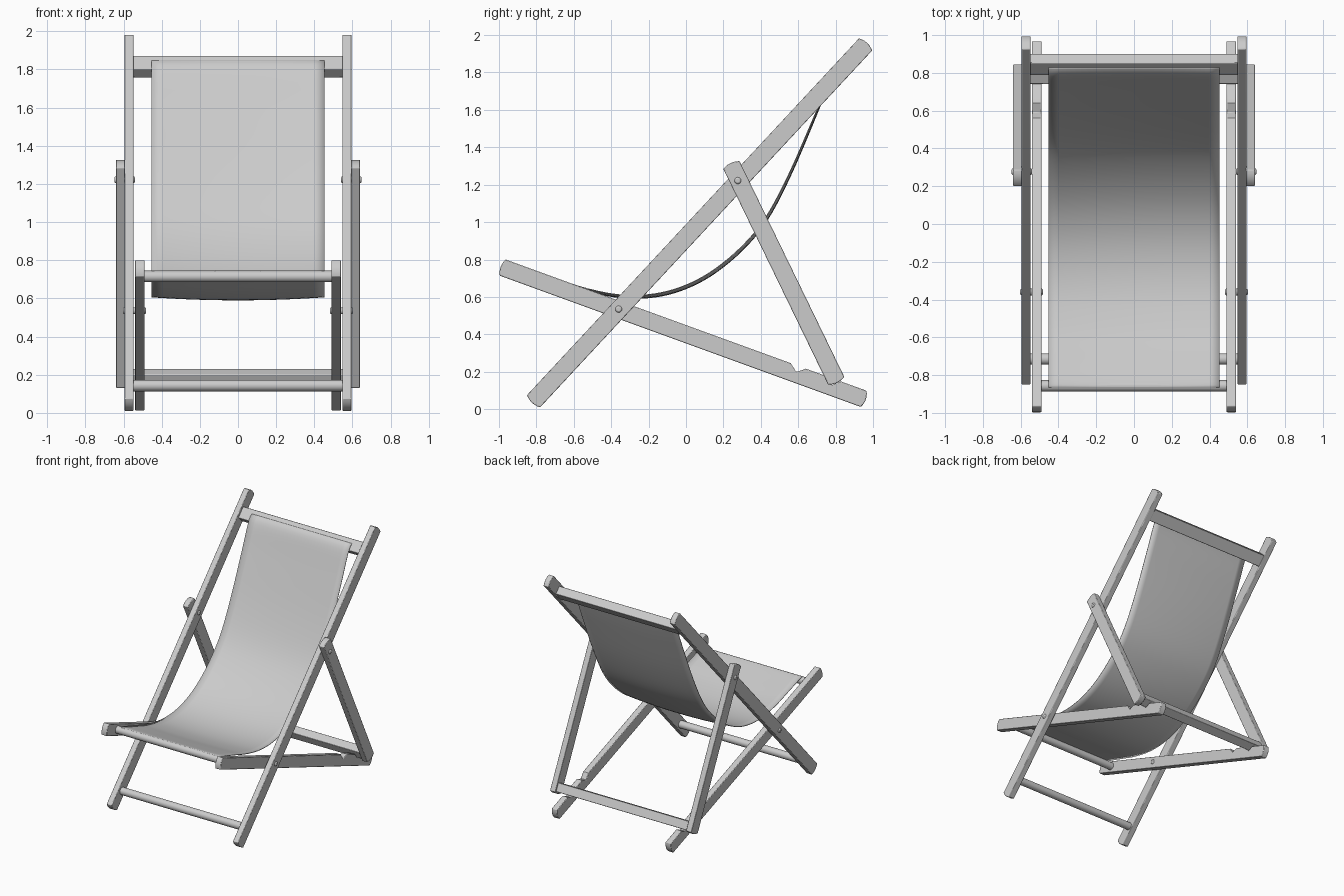
import bpy, bmesh, math
from mathutils import Vector

if "Cube" in bpy.data.objects:
    bpy.data.objects.remove(bpy.data.objects["Cube"])


def finish(name, bm, mirror=False, bevel=0.0, angle=35):
    bmesh.ops.recalc_face_normals(bm, faces=bm.faces)
    me = bpy.data.meshes.new(name)
    bm.to_mesh(me)
    bm.free()
    ob = bpy.data.objects.new(name, me)
    bpy.context.collection.objects.link(ob)
    if bevel:
        m = ob.modifiers.new("bevel", 'BEVEL')
        m.width, m.segments = bevel, 2
        m.limit_method, m.angle_limit = 'ANGLE', math.radians(50)
    if mirror:
        ob.modifiers.new("mirror", 'MIRROR')
    bpy.context.view_layer.objects.active = ob
    ob.select_set(True)
    bpy.ops.object.shade_smooth_by_angle(angle=math.radians(angle))
    ob.select_set(False)
    return ob


def extrude(name, outline, x0, x1, **kw):
    """Extrude a (y, z) outline from x0 to x1."""
    bm = bmesh.new()
    face = bm.faces.new([bm.verts.new((x0, y, z)) for y, z in outline])
    new = bmesh.ops.extrude_face_region(bm, geom=[face])["geom"]
    verts = [g for g in new if isinstance(g, bmesh.types.BMVert)]
    bmesh.ops.translate(bm, verts=verts, vec=(x1 - x0, 0, 0))
    return finish(name, bm, **kw)


def rail(name, a, b, width, x0, x1, notches=()):
    """Flat timber from a to b with arched ends and optional top notches."""
    a, b = Vector(a), Vector(b)
    d = (b - a).normalized()
    n = Vector((-d.y, d.x))
    length, h, bulge = (b - a).length, width / 2, 0.012
    arc = [(h * k / 3, bulge * (1 - (k / 3) ** 2)) for k in range(-3, 4)]
    pts = [(-o, v) for v, o in arc]
    for s, m, e, depth in notches:
        pts += [(s, h), (m, h - depth), (e, h)]
    pts += [(length + o, v) for v, o in reversed(arc)]
    extrude(name, [a + d * u + n * v for u, v in pts], x0, x1,
            mirror=True, bevel=0.004)


def bar(name, c, d, w, t, half):
    """Rectangular cross bar whose width runs along d."""
    c, d = Vector(c), Vector(d).normalized()
    n = Vector((-d.y, d.x))
    outline = [c + d * w / 2 * i + n * t / 2 * j
               for i, j in ((-1, -1), (1, -1), (1, 1), (-1, 1))]
    extrude(name, outline, -half, half, bevel=0.004)


def rod(name, c, r, x0, x1, **kw):
    outline = [(c[0] + r * math.cos(k * math.tau / 24),
                c[1] + r * math.sin(k * math.tau / 24)) for k in range(24)]
    return extrude(name, outline, x0, x1, **kw)


# timber side rails
rail("back_rail", (-0.815, 0.0425), (0.96, 1.95), 0.096, 0.548, 0.595)
rail("seat_rail", (-0.98, 0.757), (0.95, 0.055), 0.092, 0.49, 0.54,
     [(1.622, 1.666, 1.708, 0.034), (1.815, 1.868, 1.905, 0.036)])
rail("support_strut", (0.243, 1.305), (0.803, 0.152), 0.096, 0.592, 0.64)

# cross members
bar("top_rail", (0.845, 1.815), (0.68, 0.73), 0.095, 0.068, 0.56)
bar("strut_crossbar", (0.787, 0.186), (-0.44, 0.9), 0.07, 0.07, 0.6)
rod("seat_dowel", (-0.857, 0.715), 0.03, -0.5, 0.5)
rod("foot_dowel", (-0.715, 0.143), 0.03, -0.56, 0.56)

# pivot pins with domed heads
rod("upper_pin", (0.277, 1.222), 0.018, 0.54, 0.648, mirror=True, bevel=0.008)
rod("lower_pin", (-0.36, 0.535), 0.018, 0.482, 0.603, mirror=True, bevel=0.008)

# fabric sling: smooth side curve with a slight sag across the width
path = [Vector(p) for p in (
    (-0.865, 0.742), (-0.835, 0.741), (-0.68, 0.692), (-0.53, 0.645),
    (-0.36, 0.612), (-0.195, 0.613), (-0.035, 0.65), (0.125, 0.729),
    (0.285, 0.857), (0.42, 1.016), (0.55, 1.257), (0.697, 1.593),
    (0.783, 1.797), (0.828, 1.846))]
curve = []
for i in range(len(path) - 1):
    p0, p1 = path[max(i - 1, 0)], path[i]
    p2, p3 = path[i + 1], path[min(i + 2, len(path) - 1)]
    for k in range(5):
        t = k / 5
        curve.append(0.5 * (2 * p1 + (p2 - p0) * t
                            + (2 * p0 - 5 * p1 + 4 * p2 - p3) * t * t
                            + (3 * p1 - p0 - 3 * p2 + p3) * t ** 3))
curve.append(path[-1])
bm = bmesh.new()
rows, cols, half = len(curve), 17, 0.453
grid = []
for i, p in enumerate(curve):
    tan = (curve[min(i + 1, rows - 1)] - curve[max(i - 1, 0)]).normalized()
    down = Vector((tan.y, -tan.x))
    row = []
    for j in range(cols):
        s = 2 * j / (cols - 1) - 1
        q = p + down * 0.018 * (1 - s * s) * math.sin(math.pi * i / (rows - 1))
        row.append(bm.verts.new((s * half, q.x, q.y)))
    grid.append(row)
for r0, r1 in zip(grid, grid[1:]):
    for j in range(cols - 1):
        bm.faces.new((r0[j], r0[j + 1], r1[j + 1], r1[j]))
sling = finish("fabric_sling", bm, angle=50)
sol = sling.modifiers.new("thickness", 'SOLIDIFY')
sol.thickness, sol.offset = 0.005, 0
